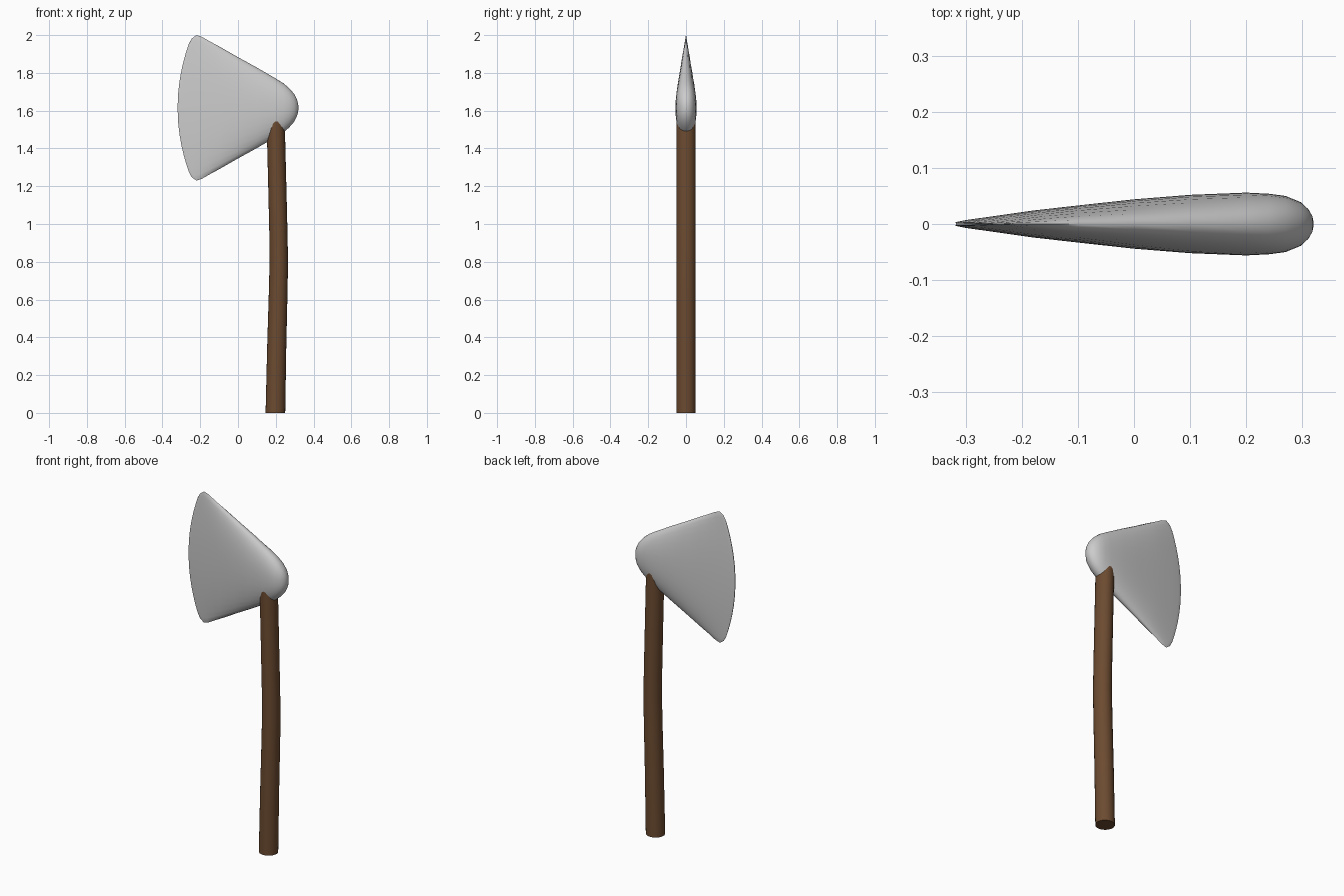
import bpy, bmesh, math

if "Cube" in bpy.data.objects:
    bpy.data.objects.remove(bpy.data.objects["Cube"])


def loft(name, rings, angle):
    """Skin a list of equal-length point rings and cap both ends."""
    bm = bmesh.new()
    loops = [[bm.verts.new(p) for p in ring] for ring in rings]
    n = len(loops[0])
    for a, b in zip(loops, loops[1:]):
        for i in range(n):
            j = (i + 1) % n
            bm.faces.new((a[i], a[j], b[j], b[i]))
    bm.faces.new(loops[0])
    bm.faces.new(loops[-1])
    bmesh.ops.recalc_face_normals(bm, faces=bm.faces)
    mesh = bpy.data.meshes.new(name)
    bm.to_mesh(mesh)
    bm.free()
    obj = bpy.data.objects.new(name, mesh)
    bpy.context.collection.objects.link(obj)
    bpy.context.view_layer.objects.active = obj
    obj.select_set(True)
    bpy.ops.object.shade_smooth_by_angle(angle=math.radians(angle))
    obj.select_set(False)
    return obj


def power(c, e):
    return math.copysign(abs(c) ** e, c)


# Axe head: stations of (x, half thickness, half height, bend of the cutting edge)
stations = [
    (-0.32, 0.002, 0.34, 0.06), (-0.315, 0.004, 0.367, 0.07),
    (-0.30, 0.007, 0.385, 0.08), (-0.25, 0.014, 0.375, 0.06),
    (-0.18, 0.024, 0.352, 0.03), (-0.10, 0.033, 0.325, 0),
    (0.00, 0.044, 0.268, 0), (0.10, 0.052, 0.213, 0),
    (0.20, 0.056, 0.155, 0), (0.24, 0.054, 0.13, 0),
    (0.27, 0.050, 0.105, 0), (0.297, 0.039, 0.074, 0),
    (0.311, 0.026, 0.047, 0), (0.318, 0.014, 0.024, 0),
    (0.32, 0.003, 0.005, 0),
]
SEG, EXP, MID = 32, 2 / 2.2, 1.615
head_rings = []
for x, w, h, bend in stations:
    ring = []
    for i in range(SEG):
        t = 2 * math.pi * i / SEG
        v = power(math.sin(t), EXP)
        ring.append((x + bend * v * v, w * power(math.cos(t), EXP), MID + h * v))
    head_rings.append(ring)
loft("axe_head", head_rings, 60)

# Handle: slightly bowed round shaft, its top buried in the head
path = [(0, 0.198), (0.35, 0.205), (0.65, 0.213), (0.8, 0.216),
        (0.95, 0.214), (1.2, 0.208), (1.56, 0.199)]
handle_rings = []
for z, cx in path:
    r = 0.052 - 0.004 * min(z, 1)
    handle_rings.append([(cx + r * math.cos(2 * math.pi * i / 24),
                          0.051 * math.sin(2 * math.pi * i / 24), z) for i in range(24)])
handle = loft("handle", handle_rings, 40)
wood = bpy.data.materials.new("wood")
wood.diffuse_color = (0.15, 0.07, 0.03, 1)
wood.use_nodes = True
wood.node_tree.nodes["Principled BSDF"].inputs["Base Color"].default_value = wood.diffuse_color
handle.data.materials.append(wood)
